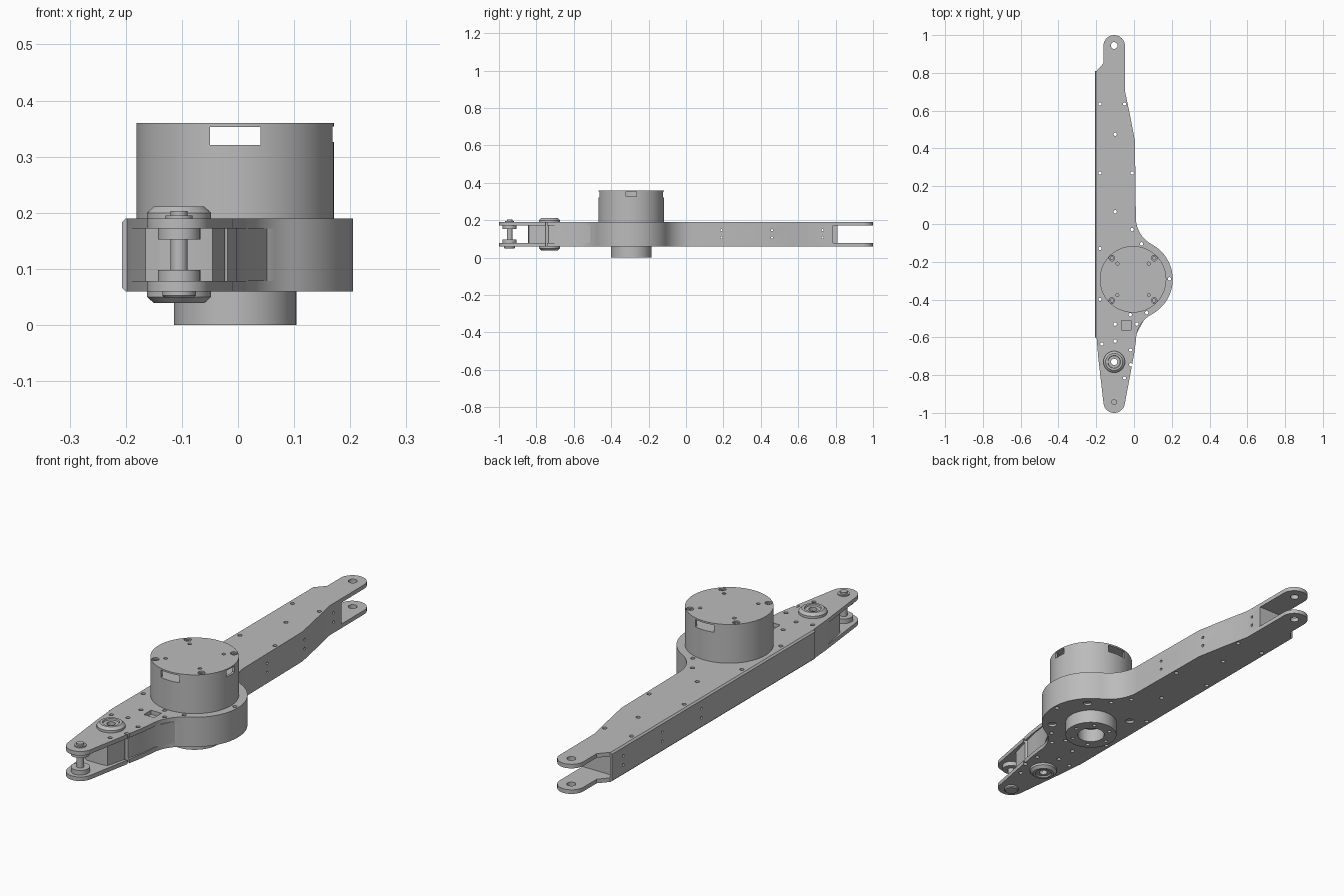
import bpy, bmesh, math
from mathutils import Matrix, Vector

if "Cube" in bpy.data.objects:
    bpy.data.objects.remove(bpy.data.objects["Cube"])

metal = bpy.data.materials.new("light_grey_metal")
metal.use_nodes = True
GREY = (0.5, 0.5, 0.5, 1)
metal.diffuse_color = GREY
metal.node_tree.nodes["Principled BSDF"].inputs["Base Color"].default_value = GREY

parts = []
MOTOR = (-0.005, -0.293)
ARM_X = -0.105


def finish(name, bm, part=True):
    bmesh.ops.recalc_face_normals(bm, faces=bm.faces)
    me = bpy.data.meshes.new(name)
    bm.to_mesh(me)
    bm.free()
    ob = bpy.data.objects.new(name, me)
    bpy.context.collection.objects.link(ob)
    me.materials.append(metal)
    if part:
        parts.append(ob)
    else:
        ob.hide_render = True
    return ob


def prism(name, pts, z0, z1):
    bm = bmesh.new()
    face = bm.faces.new([bm.verts.new((x, y, z0)) for x, y in pts])
    ext = bmesh.ops.extrude_face_region(bm, geom=[face])["geom"]
    verts = [g for g in ext if isinstance(g, bmesh.types.BMVert)]
    bmesh.ops.translate(bm, vec=(0, 0, z1 - z0), verts=verts)
    return finish(name, bm)


def lathe(name, centre, profile, closed=False, steps=48):
    bm = bmesh.new()
    vs = [bm.verts.new((r, 0, z)) for r, z in profile]
    es = [bm.edges.new(p) for p in zip(vs, vs[1:])]
    if closed:
        es.append(bm.edges.new((vs[-1], vs[0])))
    bmesh.ops.spin(bm, geom=vs + es, cent=(0, 0, 0), axis=(0, 0, 1),
                   angle=math.tau, steps=steps)
    bmesh.ops.remove_doubles(bm, verts=bm.verts, dist=0.0002)
    bmesh.ops.translate(bm, vec=(*centre, 0), verts=bm.verts)
    return finish(name, bm)


def arc(cx, cy, r, a0, a1, n):
    angles = [math.radians(a0 + (a1 - a0) * i / n) for i in range(n + 1)]
    return [(cx + r * math.cos(a), cy + r * math.sin(a)) for a in angles]


def cutter(name, holes, z0, z1, along_x=False):
    """Round drills at (u, v, radius), running along z, or along x for side holes."""
    bm = bmesh.new()
    for u, v, r in holes:
        mid = (z0 + z1) / 2
        place = Matrix.Translation((mid, u, v) if along_x else (u, v, mid))
        if along_x:
            place = place @ Matrix.Rotation(math.pi / 2, 4, "Y")
        bmesh.ops.create_cone(bm, cap_ends=True, segments=20, radius1=r, radius2=r,
                              depth=z1 - z0, matrix=place)
    return finish(name, bm, False)


def box_cutter(name, boxes):
    bm = bmesh.new()
    for centre, size in boxes:
        bmesh.ops.create_cube(bm, size=1, matrix=Matrix.Translation(centre)
                              @ Matrix.Diagonal((*size, 1)))
    return finish(name, bm, False)


def cut(ob, *cutters):
    for c in cutters:
        mod = ob.modifiers.new(c.name, "BOOLEAN")
        mod.operation, mod.solver, mod.object = "DIFFERENCE", "EXACT", c
    bpy.context.view_layer.update()
    dg = bpy.context.evaluated_depsgraph_get()
    me = bpy.data.meshes.new_from_object(ob.evaluated_get(dg))
    ob.modifiers.clear()
    ob.data = me


# Round motor housing bulge, blended into the straight right edge by two fillets
bulge_r, fillet_r, reach = 0.21, 0.158, 0.325
mx, my = MOTOR
fx = 0.01 + fillet_r
tangent = math.degrees(math.atan2(reach, fx - mx))
upper_fillet = arc(fx, my + reach, fillet_r, 180, 180 + tangent, 10)
bulge = arc(mx, my, bulge_r, tangent, -tangent, 32)
lower_fillet = arc(fx, my - reach, fillet_r, 180 - tangent, 180, 10)

# Top and bottom plates
outline = (arc(ARM_X, 0.943, 0.057, 180, 0, 16)
           + [(-0.047, 0.70), (-0.02, 0.57), (0.005, 0.44)]
           + upper_fillet + bulge[1:] + lower_fillet[1:]
           + [(0.002, -0.68)]
           + arc(ARM_X, -0.943, 0.057, -10, -170, 16)
           + [(-0.19, -0.70), (-0.198, -0.6), (-0.198, 0.81), (-0.162, 0.85)])
top_plate = prism("top_plate", outline, 0.172, 0.19)
bottom_plate = prism("bottom_plate", outline, 0.06, 0.078)

# Closed arm body between the plates, open at both forked ends
body = prism("arm_body",
             [(-0.198, 0.785), (-0.047, 0.785), (-0.047, 0.70), (-0.02, 0.57), (0.005, 0.44)]
             + upper_fillet + bulge[1:] + lower_fillet[1:4]
             + [(0.052, -0.51), (0.008, -0.59), (-0.002, -0.67), (-0.045, -0.84),
                (-0.075, -0.845), (-0.14, -0.845), (-0.165, -0.83), (-0.19, -0.70),
                (-0.198, -0.6)],
             0.078, 0.172)

# Left web with chamfered long edges
bm = bmesh.new()
bmesh.ops.create_cube(bm, size=1, matrix=Matrix.Translation((-0.2025, 0.105, 0.125))
                      @ Matrix.Diagonal((0.009, 1.41, 0.13, 1)))
outer = [e for e in bm.edges if all(v.co.x < -0.203 for v in e.verts)
         and abs(e.verts[0].co.y - e.verts[1].co.y) > 1]
bmesh.ops.bevel(bm, geom=outer, offset=0.007, segments=1, affect="EDGES")
web = finish("left_web", bm)

# Screw holes through plates and body
small = 0.009
spots = [(-0.18, 0.635), (-0.05, 0.635), (-0.1, 0.475), (-0.18, 0.27), (-0.01, 0.27),
         (-0.1, 0.065), (-0.01, -0.03), (-0.18, -0.13), (0.04, -0.105), (0.188, -0.29),
         (-0.18, -0.4), (-0.02, -0.48), (0.068, -0.47), (-0.1, -0.53), (0.015, -0.53),
         (-0.1, -0.62), (-0.17, -0.635), (-0.018, -0.667), (-0.018, -0.745), (-0.05, -0.815)]
drills = cutter("screw_drills", [(x, y, small) for x, y in spots]
                + [(ARM_X, 0.945, 0.018), (ARM_X, -0.73, 0.017)], 0.02, 0.24)
side_drills = cutter("side_drills", [(y, z, 0.006) for y in (0.19, 0.46, 0.73)
                                     for z in (0.107, 0.147)], -0.3, 0.1, True)
pocket = box_cutter("pocket_cutter", [((-0.04, -0.535, 0.19), (0.05, 0.05, 0.06))])
corners = [(sx, sy) for sx in (-1, 1) for sy in (-1, 1)]
under_drills = cutter("under_drills", [(mx + 0.118 * a, my + 0.118 * b, 0.018)
                                       for a, b in corners], 0.05, 0.07)
cut(top_plate, drills, pocket)
cut(bottom_plate, drills, under_drills)
cut(body, drills, side_drills)
cut(web, side_drills)

# Motor can: hollow top with windows and cap screw holes
can = lathe("motor_can", MOTOR, [(0, 0.19), (0.176, 0.19), (0.176, 0.36), (0, 0.36)], steps=80)
cavity = cutter("cavity_cutter", [], 0, 1)
bm = bmesh.new()
bmesh.ops.create_cone(bm, cap_ends=True, segments=64, radius1=0.166, radius2=0.166,
                      depth=0.033, matrix=Matrix.Translation((mx, my, 0.3365)))
cavity = finish("can_cavity", bm, False)
windows = box_cutter("window_cutter",
                     [((mx, my + s * 0.17, 0.3365), (0.09, 0.1, 0.032)) for s in (-1, 1)]
                     + [((mx + 0.17, my, 0.34), (0.06, 0.056, 0.028))])
cap_drills = cutter("cap_drills", [(mx + 0.112 * a, my + 0.112 * b, 0.015) for a, b in corners]
                    + [(mx + 0.083 * a, my + 0.083 * b, 0.008) for a, b in corners], 0.345, 0.38)
cut(can, cavity, windows, cap_drills)
for i, (a, b) in enumerate(corners):
    lathe(f"cap_screw_{i + 1}", (mx + 0.112 * a, my + 0.112 * b),
          [(0, 0.32), (0.011, 0.32), (0.011, 0.356), (0.006, 0.356), (0.006, 0.351), (0, 0.351)],
          steps=16)

# Output hub under the motor, with a bore and a ring of screw holes
hub = lathe("output_hub", MOTOR, [(0.057, 0), (0.109, 0), (0.109, 0.06), (0.057, 0.06)], True, 64)
ring = [(x, y, 0.008) for x, y in arc(mx, my, 0.083, 0, 300, 5)]
cut(hub, cutter("hub_drills", ring, -0.02, 0.02))

# Bearing bosses above and below the front of the arm
for name, base, s in (("upper_boss", 0.19, 1), ("lower_boss", 0.06, -1)):
    lathe(name, (ARM_X, -0.73),
          [(r, base + s * h) for r, h in ((0.017, 0), (0.057, 0), (0.057, 0.01), (0.045, 0.021),
                                          (0.034, 0.021), (0.032, 0.015), (0.017, 0.015))], True)

# Front pin with collars and heads
lathe("front_pin", (ARM_X, -0.943),
      [(0, 0.049), (0.026, 0.049), (0.03, 0.053), (0.03, 0.06), (0.015, 0.06),
       (0.015, 0.078), (0.038, 0.078), (0.038, 0.098), (0.015, 0.098), (0.015, 0.152),
       (0.038, 0.152), (0.038, 0.172), (0.015, 0.172), (0.015, 0.203), (0, 0.203)], steps=32)
lathe("pin_washer", (ARM_X, -0.943),
      [(0.015, 0.19), (0.024, 0.19), (0.024, 0.195), (0.015, 0.195)], True, 32)

# Remove cutters, then shade
for ob in [o for o in bpy.data.objects if o.hide_render and o.type == "MESH"]:
    bpy.data.objects.remove(ob)
bpy.ops.object.select_all(action="DESELECT")
for ob in parts:
    ob.select_set(True)
bpy.context.view_layer.objects.active = parts[0]
bpy.ops.object.shade_smooth_by_angle(angle=math.radians(30))
